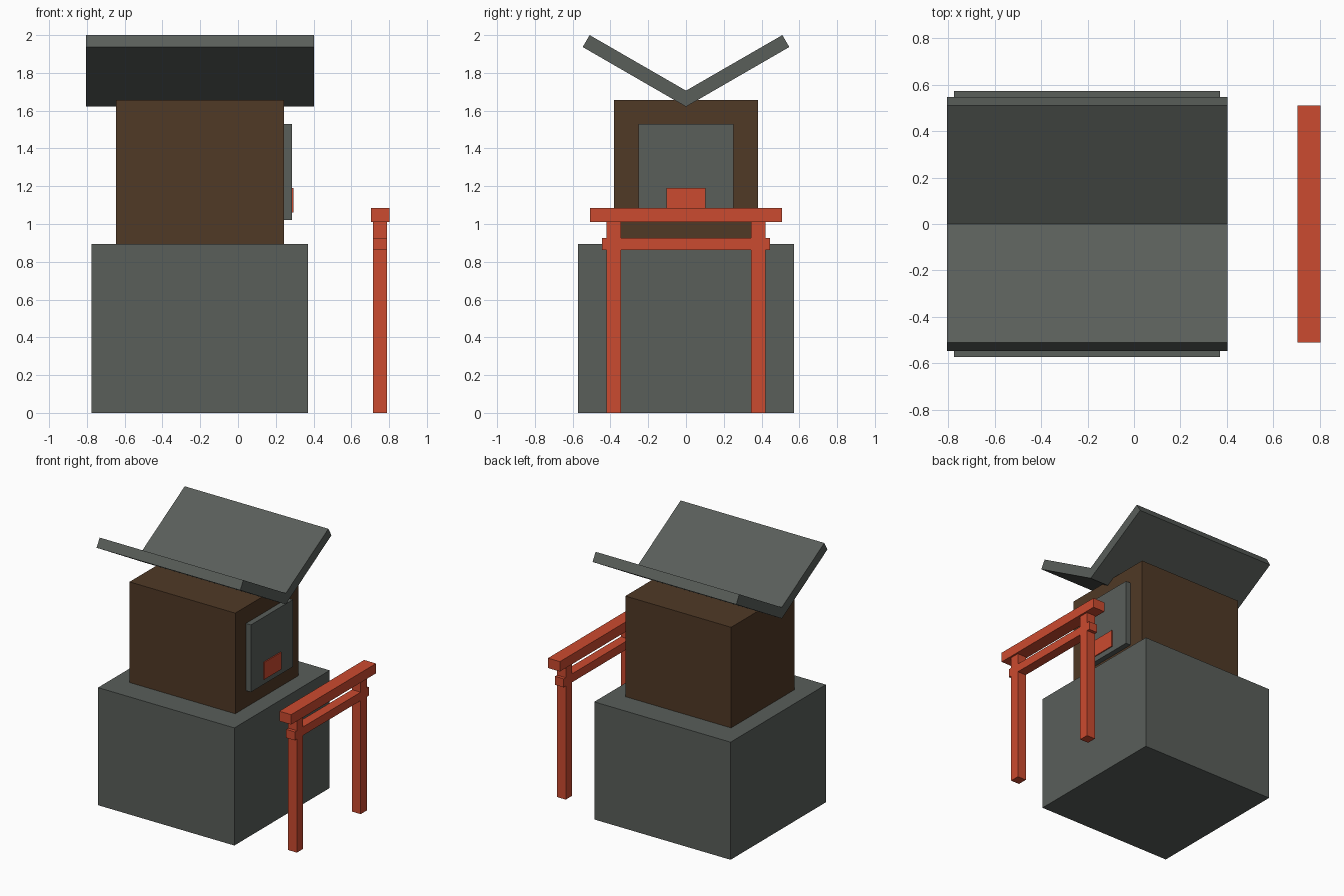
import bpy, bmesh
from mathutils import Vector

default = bpy.data.objects.get("Cube")
if default:
    bpy.data.objects.remove(default, do_unlink=True)


def make_material(name, rgb):
    mat = bpy.data.materials.new(name)
    mat.use_nodes = True
    mat.diffuse_color = (*rgb, 1)
    mat.node_tree.nodes["Principled BSDF"].inputs["Base Color"].default_value = (*rgb, 1)
    return mat


stone = make_material("stone grey", (0.1, 0.112, 0.102))
wood = make_material("dark brown wood", (0.08, 0.041, 0.019))
red = make_material("vermilion paint", (0.6, 0.069, 0.029))


def finish(name, bm, mat):
    bmesh.ops.recalc_face_normals(bm, faces=bm.faces)
    mesh = bpy.data.meshes.new(name)
    bm.to_mesh(mesh)
    bm.free()
    mesh.materials.append(mat)
    obj = bpy.data.objects.new(name, mesh)
    bpy.context.collection.objects.link(obj)
    return obj


def box(name, mat, x, y, z):
    """Box from (min, max) ranges on each axis."""
    bm = bmesh.new()
    bmesh.ops.create_cube(bm, size=1)
    for v in bm.verts:
        v.co = Vector([lo + (hi - lo) * (c + 0.5) for c, (lo, hi) in zip(v.co, (x, y, z))])
    return finish(name, bm, mat)


# Plinth and shrine body
box("stone_base", stone, (-0.775, 0.37), (-0.572, 0.572), (0, 0.893))
box("shrine_body", wood, (-0.645, 0.243), (-0.38, 0.38), (0.893, 1.657))

# Door panel with a small plaque
box("door_panel", stone, (0.243, 0.285), (-0.252, 0.252), (1.02, 1.53))
box("door_plaque", red, (0.285, 0.293), (-0.102, 0.102), (1.06, 1.19))

# Upturned V roof: half profile mirrored, then extruded along x
right_half = [(0.0, 1.621), (0.547, 1.937), (0.51, 2.0), (0.0, 1.706)]
left_half = [(-y, z) for y, z in reversed(right_half[1:3])]
bm = bmesh.new()
section = bm.faces.new([bm.verts.new((-0.805, y, z)) for y, z in right_half + left_half])
extruded = bmesh.ops.extrude_face_region(bm, geom=[section])["geom"]
moved = [v for v in extruded if isinstance(v, bmesh.types.BMVert)]
bmesh.ops.translate(bm, verts=moved, vec=(1.207, 0, 0))
finish("v_roof", bm, stone)

# Gate: two posts, a tie beam and a top beam
for side, s in (("front", -1), ("back", 1)):
    box(f"gate_post_{side}", red, (0.716, 0.789), sorted((s * 0.345, s * 0.42)), (0, 1.01))
box("gate_tie_beam", red, (0.716, 0.789), (-0.445, 0.445), (0.862, 0.926))
box("gate_top_beam", red, (0.703, 0.803), (-0.509, 0.509), (1.01, 1.085))
